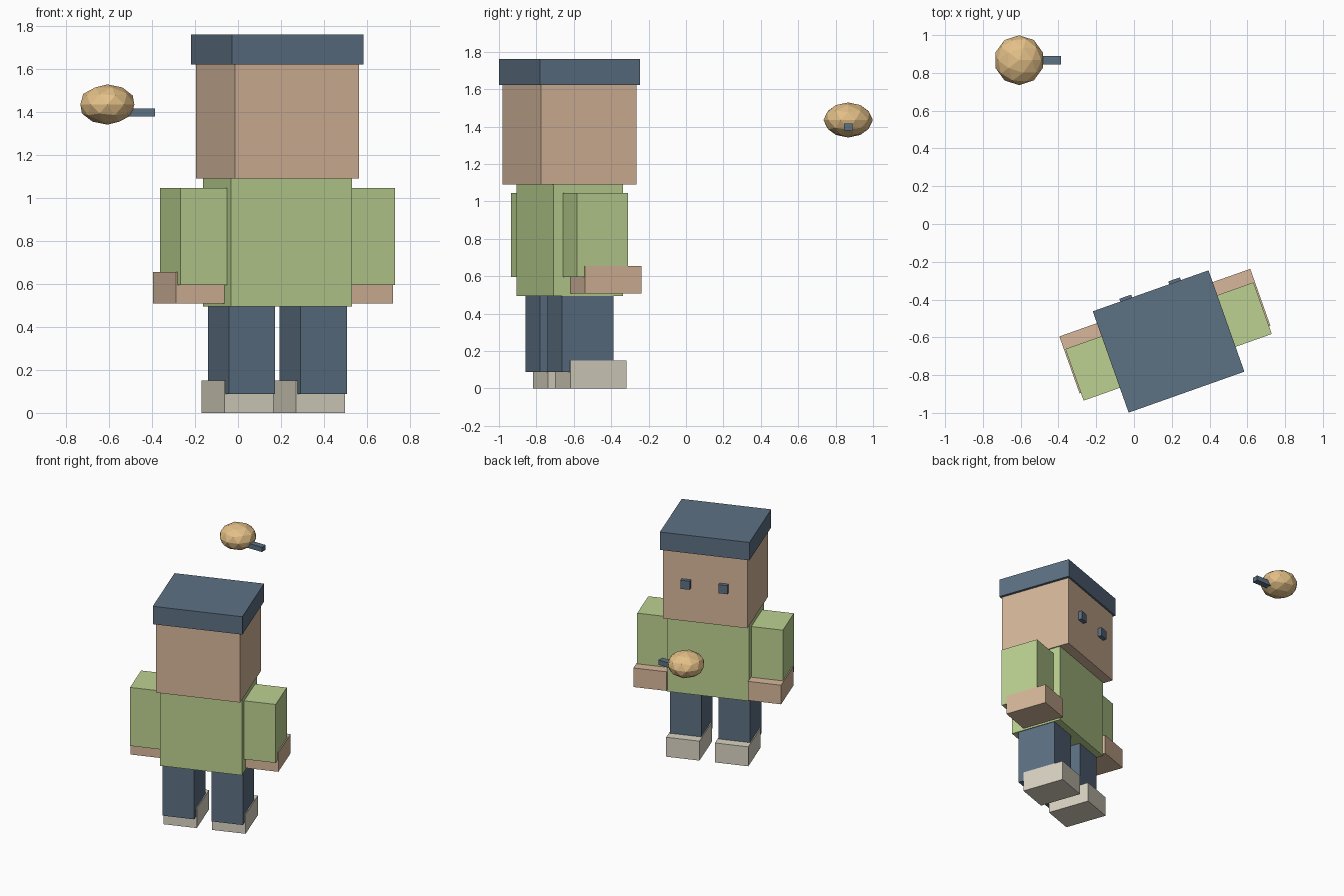
import bpy
from math import radians
from mathutils import Matrix, Vector

if "Cube" in bpy.data.objects:
    bpy.data.objects.remove(bpy.data.objects["Cube"])


def material(name, rgb):
    m = bpy.data.materials.new(name)
    m.diffuse_color = (*[(c / 255) ** 2.2 for c in rgb], 1)
    m.use_nodes = True
    m.node_tree.nodes["Principled BSDF"].inputs["Base Color"].default_value = m.diffuse_color
    return m


SLATE = material("slate", (93, 112, 130))
SKIN = material("skin", (214, 182, 154))
GREEN = material("green", (187, 208, 144))
CREAM = material("cream", (216, 210, 192))
SAND = material("sand", (226, 190, 134))

# The figure stands off-centre, turned 19.5 degrees, its face on local +y
FIGURE = Matrix.Translation((0.183, -0.622, 0)) @ Matrix.Rotation(radians(19.5), 4, 'Z')


def box(name, center, size, mat, frame=FIGURE):
    bpy.ops.mesh.primitive_cube_add(size=1)
    ob = bpy.context.object
    ob.name = name
    ob.matrix_world = frame @ Matrix.Translation(center) @ Matrix.Diagonal((*size, 1))
    ob.data.materials.append(mat)
    return ob


def block(name, x, y, z0, z1, w, d, mat):
    return box(name, (x, y, (z0 + z1) / 2), (w, d, z1 - z0), mat)


# Body, head and hat
block("torso", 0, 0, 0.494, 1.09, 0.595, 0.395, GREEN)
block("head", 0, 0, 1.09, 1.622, 0.612, 0.543, SKIN)
block("hat", 0, 0, 1.622, 1.76, 0.65, 0.569, SLATE)

# Paired limbs and eyes
for side, x in (("left", -1), ("right", 1)):
    block(side + "_leg", x * 0.177, 0, 0.087, 0.494, 0.228, 0.294, SLATE)
    block(side + "_foot", x * 0.177, 0.058, 0, 0.15, 0.242, 0.32, CREAM)
    block(side + "_arm", x * 0.414, 0, 0.595, 1.046, 0.229, 0.29, GREEN)
    block(side + "_hand", x * 0.415, 0.058, 0.508, 0.655, 0.242, 0.32, SKIN)
    block(side + "_eye", x * 0.137, 0.275, 1.348, 1.414, 0.066, 0.05, SLATE)

# Floating faceted ball, squashed in height, with a short peg
ball_center = Vector((-0.608, 0.867, 1.435))
bpy.ops.mesh.primitive_ico_sphere_add(subdivisions=2, radius=0.132, location=ball_center)
ball = bpy.context.object
ball.name = "ball"
ball.scale.z = 0.71
ball.data.materials.append(SAND)
box("peg", (-0.457, 0.867, 1.397), (0.14, 0.046, 0.037), SLATE, Matrix.Identity(4))
